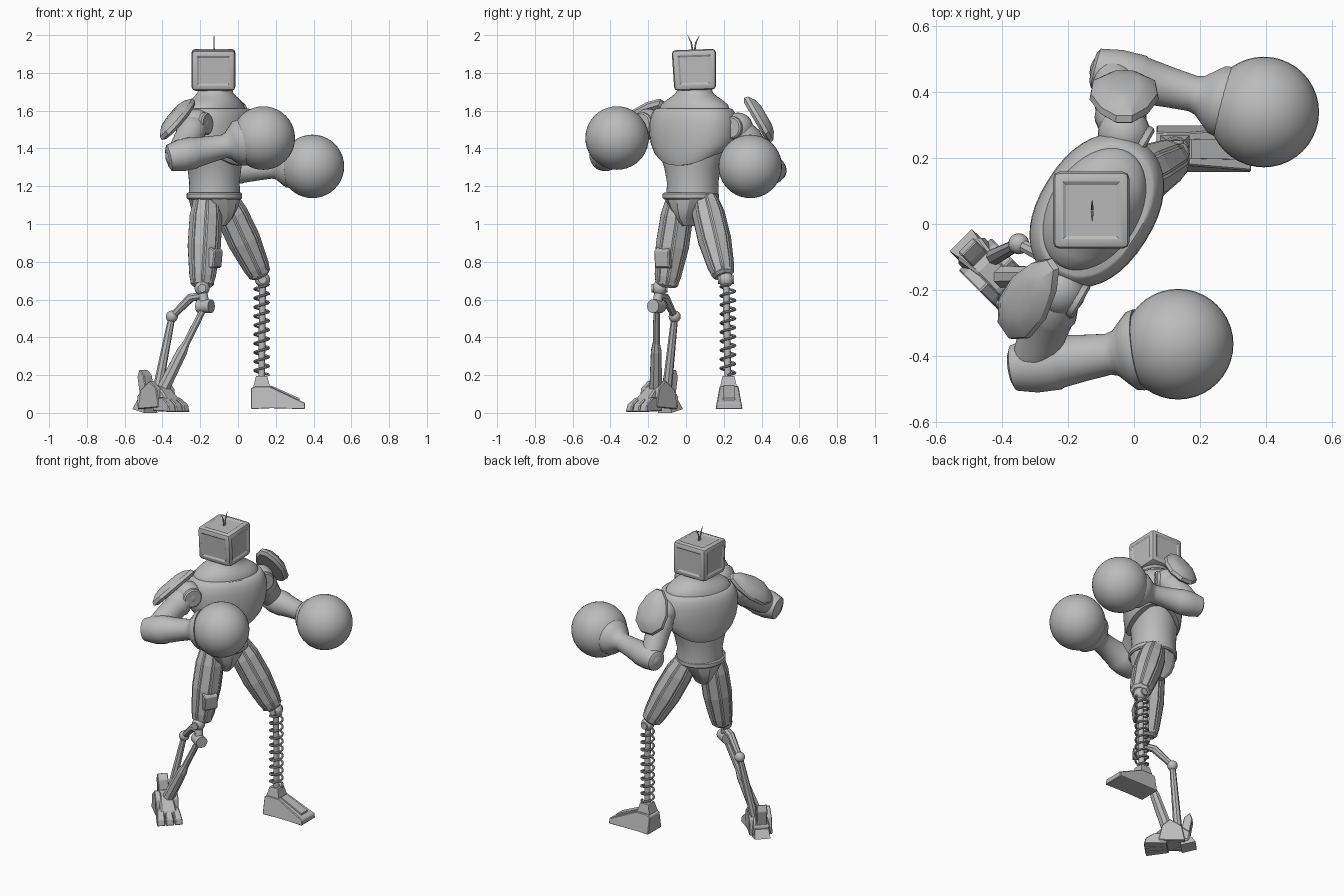
import bpy, bmesh, math
from mathutils import Vector as V, Matrix

if "Cube" in bpy.data.objects:
    bpy.data.objects.remove(bpy.data.objects["Cube"])

grey = bpy.data.materials.new("plain grey")
grey.use_nodes = True
grey.diffuse_color = (0.5, 0.5, 0.5, 1)
grey.node_tree.nodes["Principled BSDF"].inputs["Base Color"].default_value = (0.5, 0.5, 0.5, 1)


def finish(name, bm, angle=35):
    bmesh.ops.recalc_face_normals(bm, faces=bm.faces)
    mesh = bpy.data.meshes.new(name)
    bm.to_mesh(mesh)
    bm.free()
    mesh.materials.append(grey)
    ob = bpy.data.objects.new(name, mesh)
    bpy.context.collection.objects.link(ob)
    if angle:
        bpy.ops.object.select_all(action='DESELECT')
        ob.select_set(True)
        bpy.context.view_layer.objects.active = ob
        bpy.ops.object.shade_smooth_by_angle(angle=math.radians(angle))


def skin(bm, rings):
    loops = [[bm.verts.new(p) for p in r] for r in rings]
    n = len(loops[0])
    sides = [bm.faces.new((a[i], a[(i + 1) % n], b[(i + 1) % n], b[i]))
             for a, b in zip(loops, loops[1:]) for i in range(n)]
    bm.faces.new(loops[0][::-1])
    bm.faces.new(loops[-1])
    return sides


def limb(name, pts, radii, sides=24, angle=35, panel=0):
    """Tube along a path with a radius at each point, optionally with long raised panels."""
    pts = [V(p) for p in pts]
    rot, prev, rings = None, None, []
    for i, p in enumerate(pts):
        t = (pts[min(i + 1, len(pts) - 1)] - pts[max(i - 1, 0)]).normalized()
        rot = prev.rotation_difference(t) @ rot if prev else t.to_track_quat('Z', 'Y')
        prev = t
        r = radii[i] if isinstance(radii, list) else radii
        steps = [math.tau * (k + .5) / sides for k in range(sides)]
        rings.append([p + rot @ V((r * math.cos(a), r * math.sin(a), 0)) for a in steps])
    bm = bmesh.new()
    faces = skin(bm, rings)
    if panel:
        bmesh.ops.recalc_face_normals(bm, faces=bm.faces)
        for k in range(sides):
            bmesh.ops.inset_region(bm, faces=faces[k::sides], thickness=.007, depth=panel)
    finish(name, bm, angle)


def straight(name, a, b, steps, **kw):
    """Limb along a line; steps are (fraction, radius) pairs."""
    a, b = V(a), V(b)
    limb(name, [a.lerp(b, t) for t, _ in steps], [r for _, r in steps], **kw)


def stack(name, centre, rows, sides=40, angle=35, square=1.0):
    """Turned oval rings (z, long radius, short radius, lift of the long ends)."""
    m = Matrix.Rotation(math.radians(58), 3, 'Z')
    bm = bmesh.new()
    rings = []
    for z, a, b, *lift in rows:
        turn = [(math.cos(math.tau * k / sides), math.sin(math.tau * k / sides)) for k in range(sides)]
        rings.append([V((*centre, z + sum(lift) * c * c))
                      + m @ V((a * math.copysign(abs(c) ** square, c), b * math.copysign(abs(s) ** square, s), 0))
                      for c, s in turn])
    skin(bm, rings)
    finish(name, bm, angle)


def ball(name, c, r, seg=40):
    bm = bmesh.new()
    bmesh.ops.create_uvsphere(bm, u_segments=seg, v_segments=seg // 2, radius=r,
                              matrix=Matrix.Translation(c))
    finish(name, bm, 60)


def prism(name, profile, half, loc, turn=0, top=1.0, bevel=0):
    """Side profile in x-z given a width; top narrows the upper edge."""
    hi = max(z for _, z in profile)
    bm = bmesh.new()
    skin(bm, [[V((x, s * half * (1 + (top - 1) * z / hi), z)) for x, z in profile] for s in (-1, 1)])
    if bevel:
        bmesh.ops.bevel(bm, geom=bm.edges[:], offset=bevel, segments=1, affect='EDGES')
    bm.transform(Matrix.Translation(loc) @ Matrix.Rotation(math.radians(turn), 4, 'Z'))
    finish(name, bm, 0)


def shield(name, c, normal, up, size):
    """Faceted shoulder guard: a shallow dome with a rim, narrower at the top."""
    bm = bmesh.new()
    outline = [(math.cos(math.tau * k / 10), math.sin(math.tau * k / 10)) for k in range(10)]
    levels = [(.85, -.015), (1, 0), (.96, .02), (.7, .045), (.4, .055)]
    w, h = size
    skin(bm, [[V((x * w * s * (1 - .25 * y), y * h * s, d)) for x, y in outline] for s, d in levels])
    z = V(normal).normalized()
    x = V(up).cross(z).normalized()
    bm.transform(Matrix.Translation(c) @ Matrix((x, z.cross(x), z)).transposed().to_4x4())
    finish(name, bm, 28)


# Torso: abdomen, chest shell with arched lower rim, collar and neck
trunk, hips = (-.113, .041), (-.125, .025)
stack("abdomen", (-.125, .035), [(1.15, .14, .135), (1.22, .138, .132), (1.3, .155, .138), (1.36, .18, .145),
                                 (1.42, .205, .15), (1.48, .22, .155)])
stack("chest", trunk, [(1.31, .17, .13, .07), (1.31, .2, .156, .07), (1.335, .22, .165, .06),
                       (1.4, .238, .172, .03), (1.47, .246, .175), (1.54, .248, .172), (1.58, .236, .162),
                       (1.607, .22, .148), (1.612, .21, .141)], square=.9)
stack("collar", (-.12, .045), [(1.58, .205, .137), (1.605, .205, .137), (1.632, .192, .13), (1.655, .16, .12),
                               (1.675, .125, .106), (1.695, .1, .093), (1.74, .085, .08)])
stack("waistband", hips, [(1.13, .142, .138), (1.137, .15, .146), (1.16, .15, .146), (1.167, .142, .138)])
stack("pelvis", hips, [(.99, .035, .07), (1.03, .055, .11), (1.08, .1, .13), (1.14, .142, .138)],
      sides=12, angle=20)

# Head: bevelled box with sunken panels on the sides and top
bm = bmesh.new()
bmesh.ops.create_cube(bm, size=1, matrix=Matrix.Diagonal((.232, .235, .215, 1)))
for v in bm.verts:
    if v.co.z < 0:
        v.co.y *= .94
bmesh.ops.bevel(bm, geom=bm.edges[:], offset=.02, segments=2, profile=.5, affect='EDGES')
panels = sorted(bm.faces, key=lambda f: -f.calc_area())[:6]
for f in [p for p in panels if p.normal.z > -.5]:
    bmesh.ops.inset_region(bm, faces=[f], thickness=.014, depth=0)
    bmesh.ops.inset_region(bm, faces=[f], thickness=.014, depth=-.006)
bm.transform(Matrix.Translation((-.13, .045, 1.816)) @ Matrix.Rotation(math.radians(2), 4, 'X'))
finish("head", bm, 25)
for side, name in ((-1, "right_antenna"), (1, "left_antenna")):
    limb(name, [(-.127, .04 + side * d, z) for d, z in ((.003, 1.9), (.012, 1.96), (.032, 2.0))],
         [.005, .004, .001], sides=6)

# Shoulder shields
shield("right_shoulder_shield", (-.312, -.222, 1.552), (-.7, -.1, .67), (.47, .65, .59), (.088, .165))
shield("left_shoulder_shield", (-.03, .378, 1.55), (0, .86, .5), (0, -.5, .86), (.105, .145))

# Arms: shoulder, boss, upper arm, elbow, forearm and round glove
forward = V((.85, -.5, 0))
arms = {
    "right": ((-.225, -.2, 1.53), (-.315, -.43, 1.36), (.134, -.365, 1.455), 1.0),
    "left": ((-.03, .275, 1.51), (-.065, .46, 1.285), (.394, .34, 1.305), .88),
}
for side, (sh, el, gl, k) in arms.items():
    sh, el, gl = V(sh), V(el), V(gl)
    ball(side + "_shoulder", sh, .08, 24)
    straight(side + "_shoulder_boss", sh, sh + forward * .078,
             [(0, .06), (.9, .06), (1, .052), (1, .036), (.9, .034)])
    straight(side + "_upper_arm", sh, el, [(.1, .07), (.3, .08), (.35, .074), (.7, .07), (1, .06)])
    ball(side + "_elbow", el, .07, 24)
    straight(side + "_forearm", el, gl,
             [(t, r * k) for t, r in ((-.13, .05), (-.11, .07), (.03, .085), (.18, .086), (.2, .081),
                                      (.38, .07), (.53, .063), (.58, .07), (.64, .098), (.69, .12), (.74, .125))])
    ball(side + "_glove", gl, .168)

# Thighs: faceted armour with long raised panels, rims and a knee ball
thighs = {"right": ((-.165, -.035, 1.13), (-.19, -.103, .68), (-.19, -.14, .66)),
          "left": ((-.07, .1, 1.13), (.115, .195, .735), (.13, .212, .705))}
for side, (hip, knee, joint) in thighs.items():
    straight(side + "_thigh", hip, knee, [(0, .066), (.2, .083), (.55, .085), (.9, .067), (1, .055)],
             sides=8, angle=0, panel=.006)
    straight(side + "_knee_rim", hip, knee, [(.95, .062), (1.0, .062), (1.03, .045)], sides=8, angle=0)
    ball(side + "_knee", joint, .04, 20)
    across = V((0, .042, 0))
    straight(side + "_knee_pin", V(joint) - across, V(joint) + across, [(0, .022), (1, .022)], sides=16)
prism("right_knee_guard", [(-.03, 0), (.025, .01), (.035, .1), (0, .12), (-.03, .11)], .045,
      (-.13, -.115, .76), turn=-30, bevel=.006)

# Left shin: coil around a thin strut, standing on a wedge foot
turns, per = 10, 16
coil = [(.125 + .038 * math.cos(math.tau * i / per), .222 + .038 * math.sin(math.tau * i / per),
         .2 + .48 * i / (turns * per)) for i in range(turns * per + 1)]
limb("left_spring", coil, .0065, sides=8)
limb("left_strut", [(.13, .212, .7), (.125, .222, .17)], .018, sides=16)
prism("left_ankle", [(-.045, 0), (-.03, .06), (.03, .06), (.045, 0)], .045, (.125, .225, .135), top=.7)
prism("left_foot", [(-.057, .02), (-.057, .13), (-.03, .142), (.045, .14), (.23, .053), (.23, .02), (.05, .025)],
      .075, (.125, .228, 0), top=.66, bevel=.004)
prism("left_foot_ridge", [(.03, .13), (.05, .145), (.2, .078), (.2, .06)], .036, (.125, .228, 0), top=.8)

# Right shin: hinge, two slanted rods and a short link
hinge, swing = V((-.175, -.155, .565)), V((-.35, -.06, .51))
straight("right_hinge", hinge - forward * .04, hinge + forward * .04, [(0, .036), (1, .036)], sides=20)
limb("right_hinge_neck", [(-.19, -.14, .655), hinge], .025, sides=12)
limb("right_link", [(-.19, -.14, .62), (-.25, -.11, .61), swing], [.022, .024, .018], sides=8, angle=0)
ball("right_link_joint", swing, .032, 16)
straight("right_rear_rod", swing, (-.425, -.1, .13), [(0, .018), (.2, .02), (1, .026)], sides=8)
straight("right_front_rod", hinge, (-.395, -.16, .13), [(0, .018), (.45, .02), (.55, .03), (1, .036)], sides=8, angle=0)

# Right foot: angled body, toes, heel and guard fins
spot, turned = V((-.42, -.155, 0)), Matrix.Rotation(math.radians(-45), 3, 'Z')
prism("right_foot", [(-.11, .03), (-.12, .09), (-.05, .15), (.04, .14), (.11, .075), (.12, .02)],
      .062, spot, turn=-45, top=.6, bevel=.008)
for lane, name in ((-.045, "outer"), (0, "middle"), (.045, "inner")):
    prism("right_toe_" + name, [(-.06, .01), (-.05, .085), (.02, .08), (.07, .045), (.08, .005)],
          .026, spot + turned @ V((.08, lane, 0)), turn=-45 + lane * 150, top=.75, bevel=.005)
    if lane:
        prism("right_ankle_guard_" + name, [(-.09, .02), (-.07, .12), (0, .17), (.05, .13), (.07, .03)],
              .018, spot + turned @ V((0, lane * 1.15, 0)), turn=-45, bevel=.004)
prism("right_heel", [(-.15, .02), (-.11, .08), (-.06, .07), (-.06, 0)], .05, spot, turn=-45, top=.8)
prism("right_heel_fin", [(-.11, .08), (-.13, .19), (-.115, .23), (-.08, .2), (-.06, .1)], .032, spot, turn=-45, bevel=.004)
